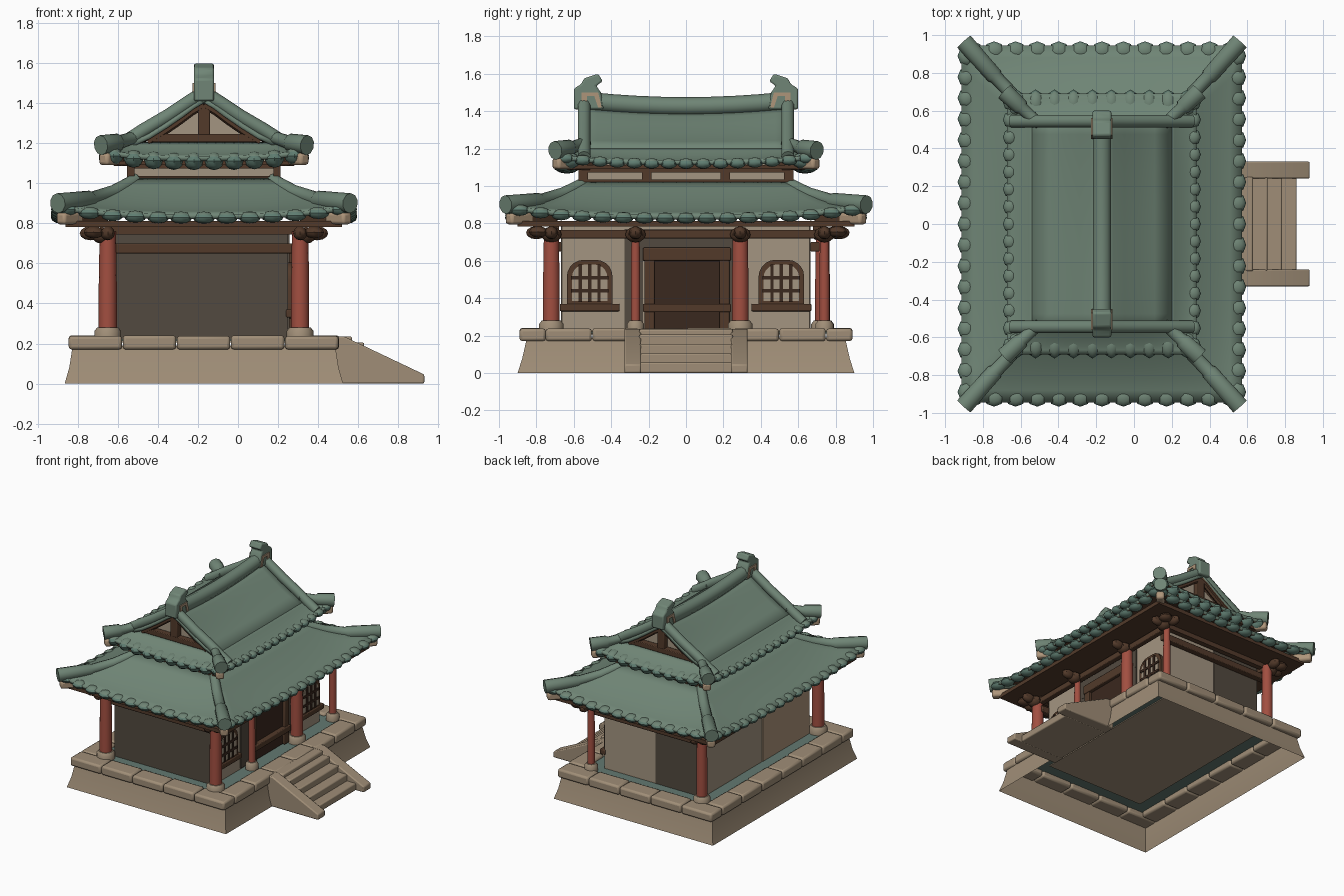
import bpy, bmesh, math
from mathutils import Matrix, Vector

if "Cube" in bpy.data.objects:
    bpy.data.objects.remove(bpy.data.objects["Cube"])

CX = -0.17  # centre line of the building in x


def mat(name, r, g, b):
    m = bpy.data.materials.new(name)
    m.diffuse_color = (r, g, b, 1)
    m.use_nodes = True
    m.node_tree.nodes["Principled BSDF"].inputs["Base Color"].default_value = m.diffuse_color
    return m


ROOF = mat("roof_green", 0.160, 0.235, 0.180)
TILE = mat("tile_green", 0.115, 0.205, 0.165)
FLOOR = mat("floor_teal", 0.125, 0.190, 0.165)
STONE = mat("stone", 0.350, 0.270, 0.185)
WALL = mat("plaster", 0.370, 0.300, 0.220)
SHADE = mat("dark_plaster", 0.085, 0.068, 0.050)
TAN = mat("tan_wood", 0.420, 0.300, 0.195)
RED = mat("red_paint", 0.360, 0.078, 0.052)
BROWN = mat("brown_wood", 0.085, 0.042, 0.023)
DARK = mat("dark_wood", 0.042, 0.021, 0.013)


def finish(name, bm, mats, bevel=0, solid=0, angle=40, fix=True):
    if fix:
        bmesh.ops.recalc_face_normals(bm, faces=bm.faces)
    me = bpy.data.meshes.new(name)
    bm.to_mesh(me)
    bm.free()
    ob = bpy.data.objects.new(name, me)
    bpy.context.collection.objects.link(ob)
    for m in mats:
        me.materials.append(m)
    if solid:
        s = ob.modifiers.new("thickness", 'SOLIDIFY')
        s.thickness, s.offset, s.material_offset = solid, -1, len(mats) - 1
    if bevel:
        b = ob.modifiers.new("bevel", 'BEVEL')
        b.width, b.segments = bevel, 2
    bpy.context.view_layer.objects.active = ob
    ob.select_set(True)
    bpy.ops.object.shade_smooth_by_angle(angle=math.radians(angle))
    ob.select_set(False)
    return ob


def box(name, x0, x1, y0, y1, z0, z1, m, bevel=0, rot=0):
    bm = bmesh.new()
    M = (Matrix.Translation(((x0 + x1) / 2, (y0 + y1) / 2, (z0 + z1) / 2))
         @ Matrix.Rotation(rot, 4, 'Z') @ Matrix.Diagonal((x1 - x0, y1 - y0, z1 - z0, 1)))
    bmesh.ops.create_cube(bm, size=1, matrix=M)
    return finish(name, bm, [m], bevel)


def prism(name, pts, axis, lo, hi, m, bevel=0):
    bm = bmesh.new()
    put = (lambda p, d: (d, p[0], p[1])) if axis == 'x' else (lambda p, d: (p[0], d, p[1]))
    f = bm.faces.new([bm.verts.new(put(p, lo)) for p in pts])
    e = bmesh.ops.extrude_face_region(bm, geom=[f])
    vec = (hi - lo, 0, 0) if axis == 'x' else (0, hi - lo, 0)
    bmesh.ops.translate(bm, vec=vec, verts=[v for v in e['geom'] if isinstance(v, bmesh.types.BMVert)])
    if not any(len(f.verts) == len(pts) and f.calc_center_median()[axis == 'y'] == lo for f in bm.faces):
        pass
    return finish(name, bm, [m], bevel)


def tube(name, pts, radii, m, n=10):
    bm = bmesh.new()
    P = [Vector(p) for p in pts]
    rings = []
    for i, p in enumerate(P):
        d = (P[min(i + 1, len(P) - 1)] - P[max(i - 1, 0)]).normalized()
        side = d.cross(Vector((0, 0, 1)) if abs(d.z) < .95 else Vector((1, 0, 0))).normalized()
        up = side.cross(d)
        rings.append([bm.verts.new(p + radii[i] * (side * math.cos(a) + up * math.sin(a)))
                      for a in (2 * math.pi * (k + .5) / n for k in range(n))])
    for a, b in zip(rings, rings[1:]):
        for k in range(n):
            bm.faces.new((a[k], a[(k + 1) % n], b[(k + 1) % n], b[k]))
    bm.faces.new(rings[0])
    bm.faces.new(rings[-1])
    return finish(name, bm, [m], angle=50)


def blob(bm, p, size, u=8, v=6):
    bmesh.ops.create_uvsphere(bm, u_segments=u, v_segments=v, radius=1,
                              matrix=Matrix.Translation(p) @ Matrix.Diagonal((*size, 1)))


# hipped roof skirt with upturned corners and a scalloped row of tile ends
def skirt(name, inner, outer, z0, z1, lift, tiles, length, height):
    def pos(side, s, t):
        hx, hy = (inner[i] + (outer[i] - inner[i]) * t for i in (0, 1))
        z = z0 + (z1 - z0) * (1 - (1 - t) ** 1.4) + lift * t * t * abs(s) ** 3
        x, y = [(s * hx, -hy), (hx, s * hy), (-s * hx, hy), (-hx, -s * hy)][side]
        return Vector((CX + x, y, z))
    bm = bmesh.new()
    N, T = 16, 6
    for k in range(4):
        g = [[bm.verts.new(pos(k, -1 + 2 * i / N, j / T)) for j in range(T + 1)] for i in range(N + 1)]
        for i in range(N):
            for j in range(T):
                bm.faces.new((g[i][j], g[i][j + 1], g[i + 1][j + 1], g[i + 1][j]))
    bmesh.ops.remove_doubles(bm, verts=bm.verts, dist=1e-4)
    finish(name, bm, [ROOF, BROWN], solid=0.025, fix=False)
    bm = bmesh.new()
    for k in range(4):
        n, o, h = tiles[k % 2], length[k % 2], height[k % 2]
        w = outer[k % 2] / n * 0.98
        for i in range(n):
            p = pos(k, -1 + (2 * i + 1) / n, 1)
            d = Vector(((0, 1, 0), (-1, 0, 0), (0, -1, 0), (1, 0, 0))[k]) * (o - .022)
            blob(bm, p + d - Vector((0, 0, h * .55)), (w, o, h) if k % 2 == 0 else (o, w, h))
    bm.normal_update()
    for f in bm.faces:  # upper faces take the roof colour
        f.material_index = 1 if f.normal.z < .6 else 0
    finish(name + "_tile_ends", bm, [ROOF, TILE])


# ---- stone platform, hollow below ----
bm = bmesh.new()
rings = [[bm.verts.new((CX + sx * hx, sy * hy, z)) for sx, sy in ((-1, -1), (1, -1), (1, 1), (-1, 1))]
         for z, hx, hy in ((0, .695, .90), (.08, .672, .875), (.19, .655, .85))]
for a, b in zip(rings, rings[1:]):
    for k in range(4):
        bm.faces.new((a[k], a[(k + 1) % 4], b[(k + 1) % 4], b[k]))
finish("platform_body", bm, [STONE], fix=False)
box("porch_floor", CX - .6, CX + .6, -.8, .8, .212, .222, FLOOR)
box("room_floor", -.61, .25, -.66, .66, .205, .23, STONE)
for s in (-1, 1):
    for i in range(5):
        w = 1.35 / 5
        x = CX - .675 + i * w
        box("edge_stone", x, x + w - .004, s * .82 - .07, s * .82 + .07, .17, .238 + .003 * (i % 2), STONE, .015)
    for i in range(6):
        w = 1.5 / 6
        y = -.75 + i * w
        box("edge_stone", CX + s * .605 - .07, CX + s * .605 + .07, y, y + w - .004, .17,
            .238 + .003 * (i % 2), STONE, .015)

# ---- stairs ----
for i in range(4):
    box("step", .48, .63 + .077 * i, -.25, .25, 0, .205 - .05 * i, STONE, .008)
box("stair_landing", .48, .57, -.25, .25, .15, .235, STONE, .01)
for s in (-1, 1):
    prism("stair_side", [(.47, 0), (.93, 0), (.93, .045), (.53, .235), (.47, .235)], 'y',
          s * .285 - .045, s * .285 + .045, STONE, .008)

# ---- walls, with darker panels on the front and half of the back ----
box("main_walls", -.61, .25, -.66, .66, .23, .80, WALL)
box("front_wall_panel", -.61, .25, -.668, -.66, .225, .80, SHADE)
box("back_wall_panel", -.61, -.20, .66, .666, .225, .80, SHADE)
box("rear_wall_panel", -.617, -.61, -.66, -.08, .225, .80, TAN)

# ---- columns, bases and brackets ----
for x, y, r in [(.31, -.72, .045), (.31, -.27, .025), (.31, .29, .045), (.31, .74, .027),
                (-.65, -.72, .045), (-.65, .73, .04)]:
    tube("column", [(x, y, .24), (x, y, .50), (x, y, .76)], [r, r, r * .9], RED, 14)
    tube("column_base", [(x, y, .22), (x, y, .262), (x, y, .28)], [r + .022, r + .022, r + .008], STONE, 14)
    bm = bmesh.new()
    sx, sy = (1 if x > 0 else -1), (1 if y > 0 else -1)
    blob(bm, (x + sx * .03, y, .74), (.05, .055, .042))
    blob(bm, (x + sx * .085, y, .75), (.055, .035, .035))
    if abs(y) > .5:
        blob(bm, (x, y + sy * .08, .75), (.035, .055, .035))
        blob(bm, (x + sx * .07, y + sy * .07, .755), (.05, .05, .03))
    finish("bracket", bm, [BROWN])
for s in (-1, 1):
    box("side_beam", -.65, .31, s * .69 - .025, s * .69 + .025, .65, .70, BROWN, .006)
    box("side_upper_beam", -.65, .31, s * .70 - .02, s * .70 + .02, .745, .79, BROWN)
for x in (-.64, .30):
    box("long_beam", x - .022, x + .022, -.72, .72, .72, .765, BROWN, .006)
box("eave_soffit", CX - .69, CX + .69, -.90, .90, .782, .812, BROWN)

# ---- door and windows on the stair side ----
box("door_panel", .24, .262, -.21, .22, .23, .62, DARK)
box("door_lintel", .24, .29, -.23, .24, .60, .67, BROWN, .006)
box("transom", .24, .257, -.33, .33, .60, .77, SHADE)
for y in (-.195, .205):
    box("door_post", .24, .285, y - .027, y + .027, .23, .62, BROWN, .006)
box("door_rail", .24, .30, -.23, .24, .325, .37, BROWN, .006)
for y in (-.28, .28):
    box("door_side_panel", .24, .256, y - .05, y + .05, .23, .62, SHADE)


def arch(cy, hw, z0, z1, r):
    pts = [(cy - hw, z0), (cy + hw, z0)]
    for sgn, a0 in ((1, 0), (-1, 90)):
        for k in range(6):
            a = math.radians(a0 + 18 * k)
            pts.append((cy + sgn * (hw - r) + r * math.cos(a), z1 - r + r * math.sin(a)))
    return pts


for y in (-.515, .51):
    box("window_sill", .24, .285, y - .16, y + .16, .33, .37, BROWN, .006)
    prism("window_frame", arch(y, .122, .365, .605, .09), 'x', .24, .275, BROWN)
    prism("window_pane", arch(y, .095, .385, .58, .07), 'x', .27, .279, WALL)
    for d in (-.05, 0, .05):
        box("window_bar", .27, .286, y + d - .009, y + d + .009, .38, .58, DARK)
    for z in (.44, .51):
        box("window_bar", .27, .286, y - .1, y + .1, z - .009, z + .009, DARK)

# ---- lower roof ----
skirt("lower_roof", (.36, .56), (.742, .945), 1.03, .845, .05, (13, 17), (.05, .05), (.03, .03))

# ---- upper storey band ----
box("upper_wall", CX - .36, CX + .36, -.55, .55, .98, 1.12, WALL)
for z in (1.02, 1.085):
    box("upper_beam", CX - .375, CX + .375, -.565, .565, z - .012, z + .015, BROWN)
for sx in (-1, 1):
    for y in (-.55, -.21, .21, .55):
        box("upper_post", CX + sx * .365 - .018, CX + sx * .365 + .018, y - .025, y + .025, 1.02, 1.1, BROWN)
box("upper_soffit", CX - .45, CX + .45, -.65, .65, 1.09, 1.112, BROWN)

# ---- upper roof ----
skirt("upper_roof_skirt", (.36, .55), (.502, .69), 1.205, 1.135, .035, (10, 15), (.075, .04), (.045, .028))
prof = [(0, 1.43), (.06, 1.395), (.12, 1.35), (.2, 1.295), (.28, 1.245), (.37, 1.203)]
for s in (-1, 1):
    bm = bmesh.new()
    g = [[bm.verts.new((CX + s * dx, y, z - .03 * (1 - (y / .57) ** 2) * (1 - dx / .37)))
          for dx, z in prof] for y in [-.57 + 1.14 * i / 12 for i in range(13)]]
    for i in range(12):
        for j in range(5):
            q = (g[i][j], g[i][j + 1], g[i + 1][j + 1], g[i + 1][j])
            bm.faces.new(q if s > 0 else q[::-1])
    finish("upper_roof_slope", bm, [ROOF, BROWN], solid=0.025, fix=False)

tube("main_ridge", [(CX, y, 1.425 + .1 * y * y) for y in [-.52 + .13 * i for i in range(9)]], [.05] * 9, ROOF)

for sy in (-1, 1):
    # gable: plaster triangle with timber truss
    prism("gable_panel", [(CX - .30, 1.19), (CX + .30, 1.19), (CX, 1.385)], 'y', sy * .49, sy * .51, WALL)
    box("gable_tie_beam", CX - .28, CX + .28, sy * .535 - .025, sy * .535 + .025, 1.205, 1.245, BROWN, .005)
    box("king_post", CX - .03, CX + .03, sy * .535 - .025, sy * .535 + .025, 1.24, 1.39, BROWN, .005)
    for sx in (-1, 1):
        tube("gable_rafter", [(CX + sx * dx, sy * .545, z - .04) for dx, z in prof[:5]], [.018] * 5, BROWN, 6)
        # verge ridges and hip ridges
        tube("verge_ridge", [(CX + sx * dx, sy * .545, z) for dx, z in
                             ((.02, 1.44), (.09, 1.395), (.18, 1.335), (.3, 1.265), (.4, 1.2), (.475, 1.155))],
             [.035] * 6, ROOF)
        tube("upper_hip_ridge", [(CX + sx * a, sy * b, z) for a, b, z in
                                 ((.33, .53, 1.235), (.42, .61, 1.205), (.43, .62, 1.203), (.515, .70, 1.19))],
             [.03, .035, .045, .05], ROOF)
        tube("lower_hip_ridge", [(CX + sx * a, sy * b, z) for a, b, z in
                                 ((.34, .54, 1.015), (.45, .66, .955), (.56, .775, .92),
                                  (.57, .785, .917), (.73, .965, .90))],
             [.035, .037, .038, .046, .05], ROOF)
        # tan beam ends and brown corner rafters below the tips
        for nm, a, b, z, L in (("lower", .665, .89, .825, .16), ("upper", .465, .655, 1.12, .12)):
            ang = math.atan2(sy * .18, sx * .16)
            x, y = CX + sx * a, sy * b
            box(nm + "_beam_end", x - L / 2, x + L / 2, y - .03, y + .03, z - .03, z + .03, TAN, .015, ang)
            x, y = x - sx * .1, y - sy * .11
            box(nm + "_corner_rafter", x - .1, x + .1, y - .03, y + .03, z - .035, z + .025, BROWN, .006, ang)
    # ridge end ornament
    prism("ridge_ornament", [(sy * a, z) for a, z in
                             ((.60, 1.41), (.60, 1.52), (.56, 1.545), (.545, 1.575), (.47, 1.60), (.445, 1.56),
                              (.48, 1.535), (.455, 1.50), (.44, 1.41))], 'x', CX - .05, CX + .05, ROOF, .01)
    for sx in (-1, 1):
        x = CX + sx * .053
        prism("ornament_inlay", [(sy * a, z) for a, z in
                                 ((.555, 1.42), (.56, 1.50), (.47, 1.50), (.45, 1.42), (.47, 1.42),
                                  (.49, 1.48), (.53, 1.48), (.53, 1.42))], 'x', x - .004, x + .004, TAN)
